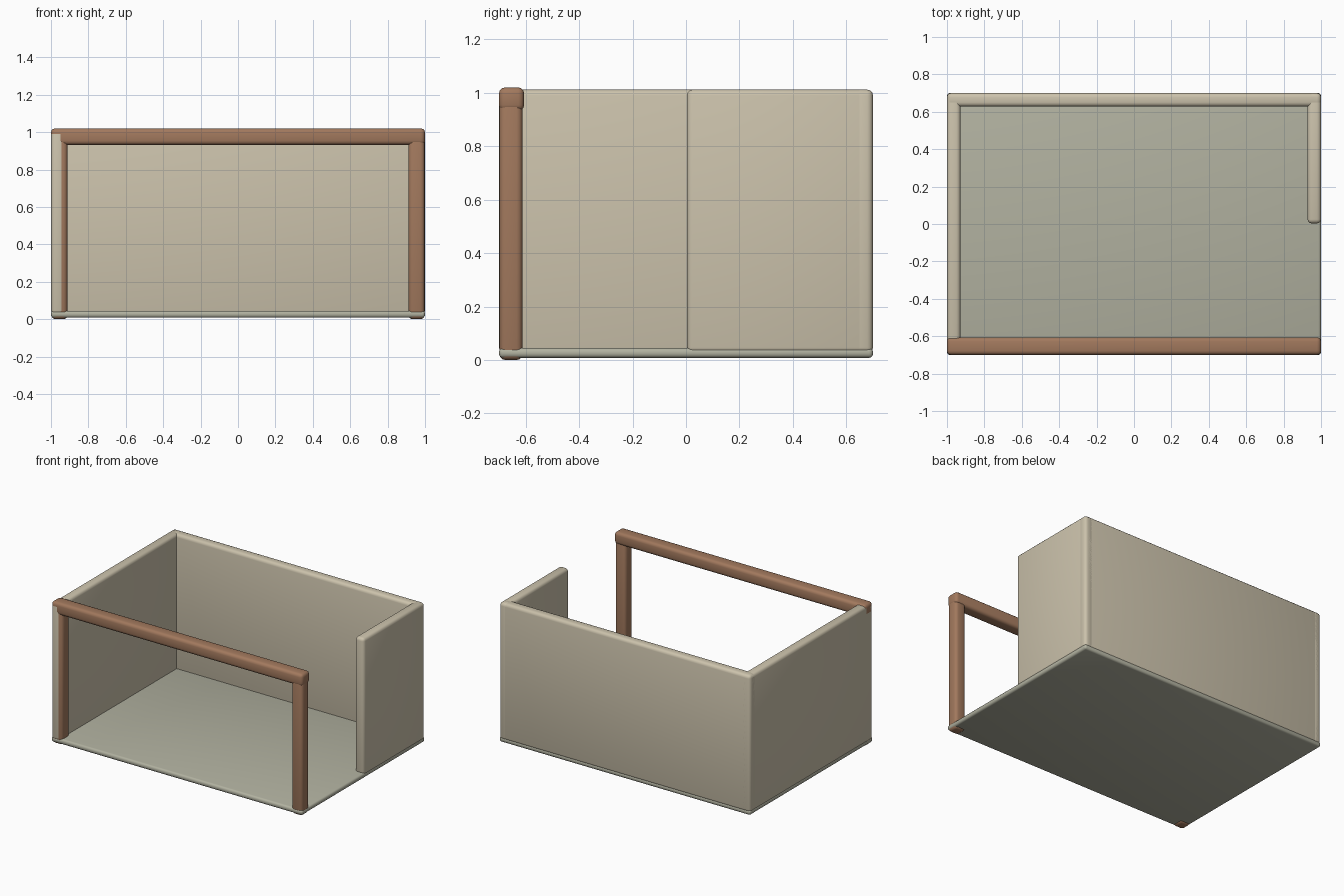
import bpy
import math

if "Cube" in bpy.data.objects:
    bpy.data.objects.remove(bpy.data.objects["Cube"])


def material(name, rgb):
    m = bpy.data.materials.new(name)
    m.diffuse_color = (*rgb, 1)
    m.use_nodes = True
    m.node_tree.nodes["Principled BSDF"].inputs["Base Color"].default_value = m.diffuse_color
    return m


plaster = material("plaster", (0.60, 0.54, 0.41))
stone = material("stone", (0.44, 0.44, 0.35))
timber = material("timber", (0.36, 0.19, 0.11))


def rounded_box(name, lo, hi, bevel, mat):
    """Box between two corners with softly rounded edges."""
    centre = [(a + b) / 2 for a, b in zip(lo, hi)]
    bpy.ops.mesh.primitive_cube_add(size=1, location=centre)
    ob = bpy.context.object
    ob.name = name
    ob.scale = [b - a for a, b in zip(lo, hi)]
    bpy.ops.object.transform_apply(location=False, rotation=False, scale=True)
    ob.data.materials.append(mat)
    mod = ob.modifiers.new("rounded_edges", 'BEVEL')
    mod.width = bevel
    mod.segments = 3
    bpy.ops.object.modifier_apply(modifier=mod.name)
    bpy.ops.object.shade_smooth_by_angle(angle=math.radians(40))
    return ob


# Floor slab
rounded_box("floor", (-1, -0.7, 0.008), (1, 0.7, 0.045), 0.015, stone)

# Walls: full back and left, half-length right
wall_z = (0.025, 1.012)
for name, x0, x1, y0, y1 in (
    ("back_wall", -1, 1, 0.628, 0.7),
    ("left_wall", -1, -0.928, -0.7, 0.7),
    ("right_wall", 0.928, 1, 0.003, 0.7),
):
    rounded_box(name, (x0, y0, wall_z[0]), (x1, y1, wall_z[1]), 0.022, plaster)

# Front posts
for side, x in (("left", -0.955), ("right", 0.955)):
    rounded_box(side + "_post", (x - 0.043, -0.698, 0), (x + 0.043, -0.612, 0.98), 0.022, timber)

# Front beam across the posts
rounded_box("front_beam", (-1, -0.7, 0.932), (1, -0.606, 1.02), 0.022, timber)
